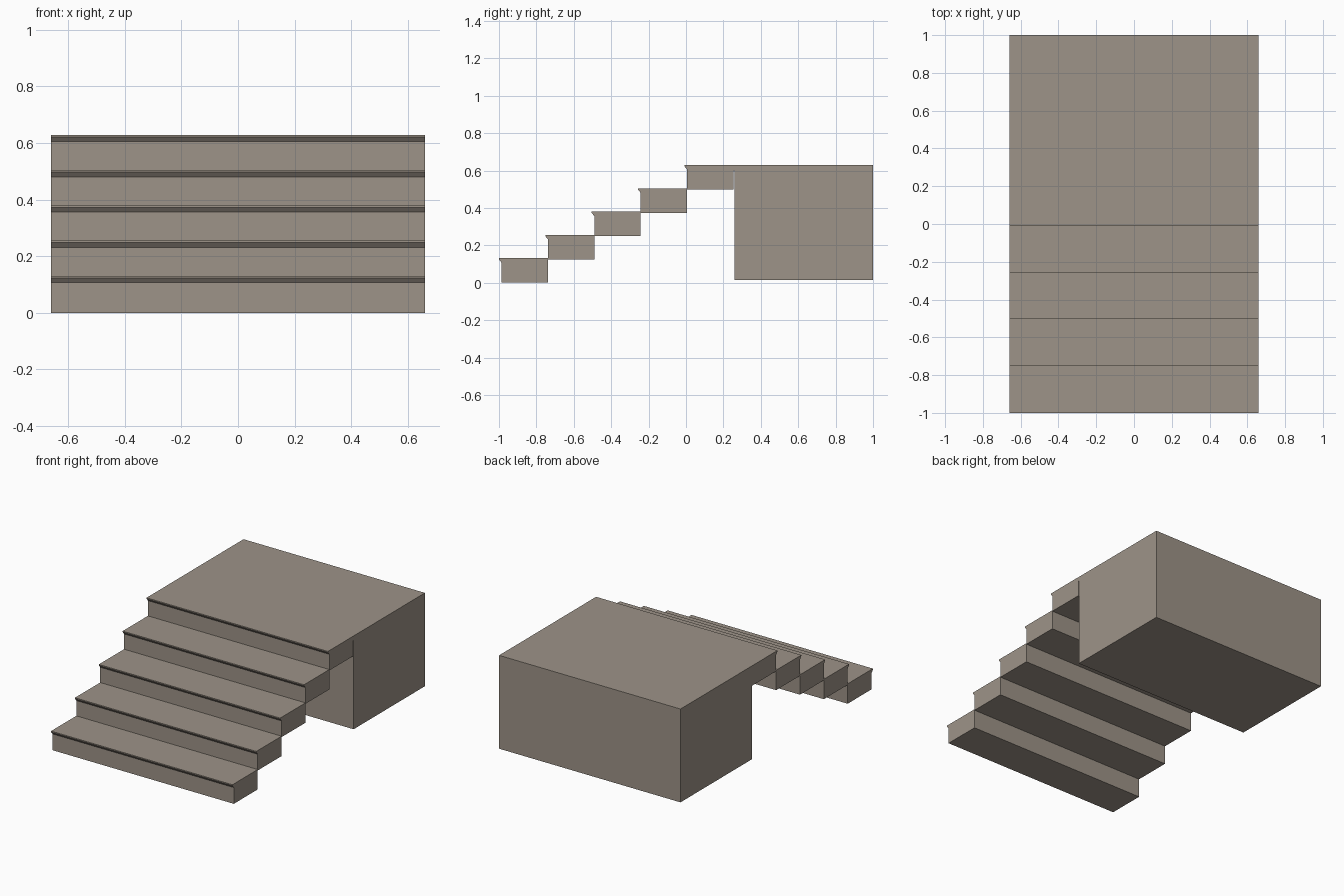
import bpy
import bmesh

cube = bpy.data.objects.get("Cube")
if cube:
    bpy.data.objects.remove(cube, do_unlink=True)

HALF_WIDTH = 0.66
STEPS = 5
RUN, RISE = 0.248, 0.1245      # spacing from one step to the next
HEIGHT = 0.131                 # each step slightly overlaps the next
LIP = 0.014                    # nosing overhang

stone = bpy.data.materials.new("warm grey stone")
stone.use_nodes = True
stone.diffuse_color = (0.337, 0.292, 0.246, 1)
stone.node_tree.nodes["Principled BSDF"].inputs["Base Color"].default_value = stone.diffuse_color


def extrude_profile(name, profile):
    """Extrude a (y, z) side profile across the full width."""
    bm = bmesh.new()
    face = bm.faces.new([bm.verts.new((-HALF_WIDTH, y, z)) for y, z in profile])
    result = bmesh.ops.extrude_face_region(bm, geom=[face])
    moved = [v for v in result["geom"] if isinstance(v, bmesh.types.BMVert)]
    bmesh.ops.translate(bm, verts=moved, vec=(2 * HALF_WIDTH, 0, 0))
    bmesh.ops.recalc_face_normals(bm, faces=bm.faces)
    mesh = bpy.data.meshes.new(name)
    bm.to_mesh(mesh)
    bm.free()
    mesh.materials.append(stone)
    obj = bpy.data.objects.new(name, mesh)
    bpy.context.collection.objects.link(obj)


def step_front(i):
    """Nosing, bevelled underside and riser of step i, from top to bottom."""
    y, z = -1 + i * RUN, i * RISE
    top = z + HEIGHT
    return [(y, top), (y, top - 0.007), (y + LIP, top - 0.024), (y + LIP, z)]


# Lower steps
for i in range(STEPS - 1):
    front = step_front(i)
    back = front[-1][0] + RUN
    extrude_profile(f"step_{i + 1}", front + [(back, front[-1][1]), (back, front[0][1])])

# Top step joined to the landing block, with a narrow joint between them
front = step_front(STEPS - 1)
back = front[-1][0] + RUN
wall = back + 0.005
extrude_profile("landing", front + [
    (back, front[-1][1]), (back, 0.6), (wall, 0.6),
    (wall, 0.015), (1, 0.015), (1, front[0][1])])
